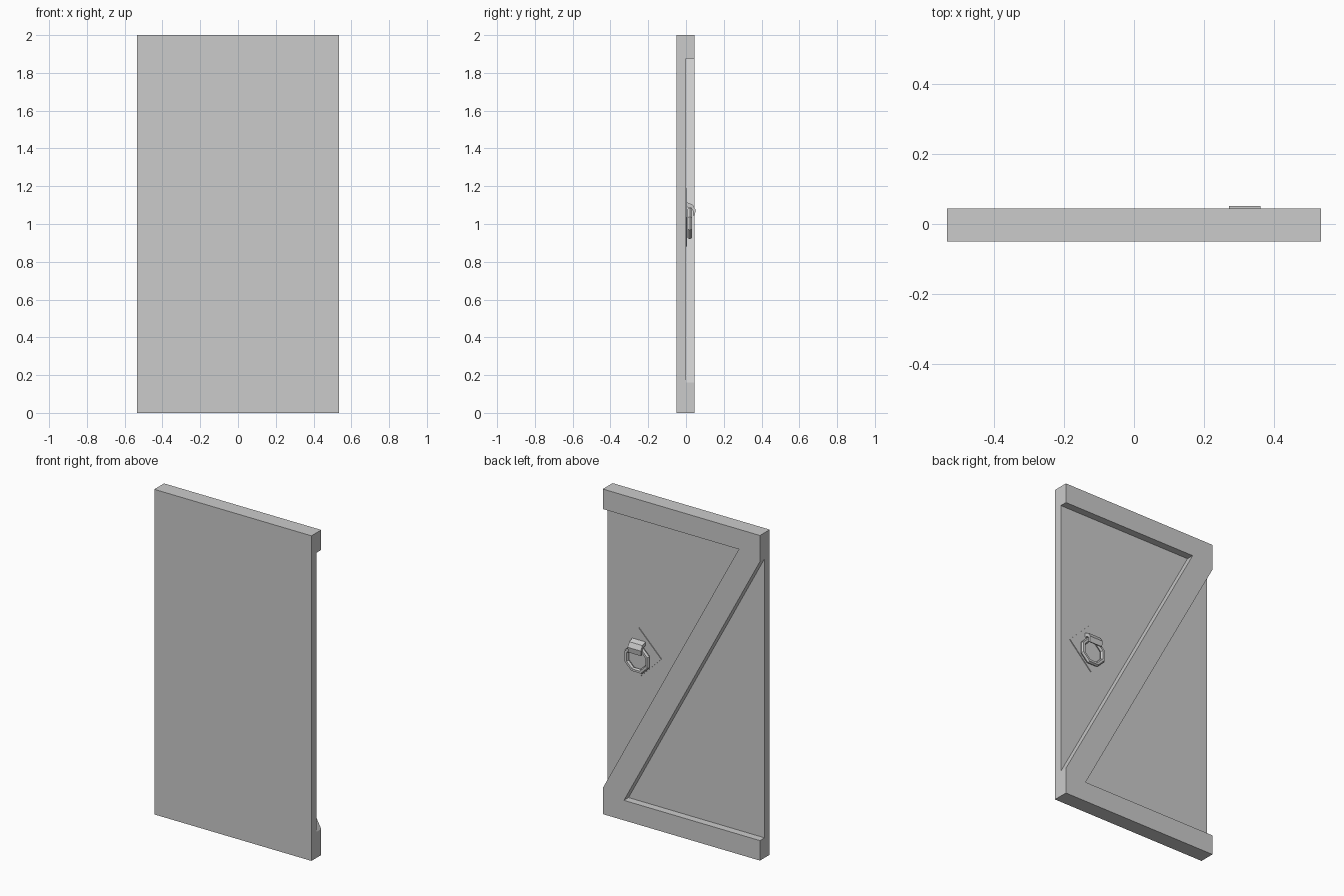
import bpy, bmesh
from math import pi, cos, sin, radians
from mathutils import Vector

if "Cube" in bpy.data.objects:
    bpy.data.objects.remove(bpy.data.objects["Cube"])

W, H = 0.535, 2.0                    # half width and height of the door
FRONT, FACE, BRACE = -0.05, 0.0, 0.045


def prism(name, points, depth):
    """Extrude a closed 3D outline along the depth vector."""
    bm = bmesh.new()
    base = bm.faces.new([bm.verts.new(p) for p in points])
    ext = bmesh.ops.extrude_face_region(bm, geom=[base], use_keep_orig=True)
    verts = [g for g in ext["geom"] if isinstance(g, bmesh.types.BMVert)]
    bmesh.ops.translate(bm, vec=Vector(depth), verts=verts)
    bmesh.ops.recalc_face_normals(bm, faces=bm.faces)
    mesh = bpy.data.meshes.new(name)
    bm.to_mesh(mesh)
    bm.free()
    ob = bpy.data.objects.new(name, mesh)
    bpy.context.collection.objects.link(ob)
    return ob


# Door slab
slab = [(-W, FRONT, 0), (W, FRONT, 0), (W, FRONT, H), (-W, FRONT, H)]
prism("door_panel", slab, (0, FACE - FRONT, 0))

# Z-shaped brace on the back: half the outline, repeated by point symmetry
half = [(-W, 2.0), (W, 2.0), (W, 1.877), (-0.391, 1.877), (W, 0.16)]
outline = half + [(-x, H - z) for x, z in half]
# the two halves share the outer side edges of the Z
prism("z_brace", [(x, FACE, z) for x, z in outline], (0, BRACE - FACE, 0))

# Diamond back plate of the handle
HX, HZ, R = 0.318, 1.035, 0.153
diamond = [(HX + R * cos(i * pi / 2), FACE, HZ + R * sin(i * pi / 2)) for i in range(4)]
prism("handle_plate", diamond, (0, 0.005, 0))

# Hook that carries the ring
hook = [(0.003, 1.115), (0.035, 1.103), (0.051, 1.075), (0.046, 1.042),
        (0.037, 1.045), (0.037, 1.07), (0.028, 1.084), (0.003, 1.09)]
prism("ring_hook", [(HX - 0.046, y, z) for y, z in hook], (0.09, 0, 0))

# Eight-sided pull ring
bpy.ops.mesh.primitive_torus_add(
    major_segments=8, minor_segments=6, major_radius=0.076, minor_radius=0.014,
    location=(HX, 0.02, 1.003), rotation=(pi / 2, radians(22.5), 0))
bpy.context.object.name = "pull_ring"
